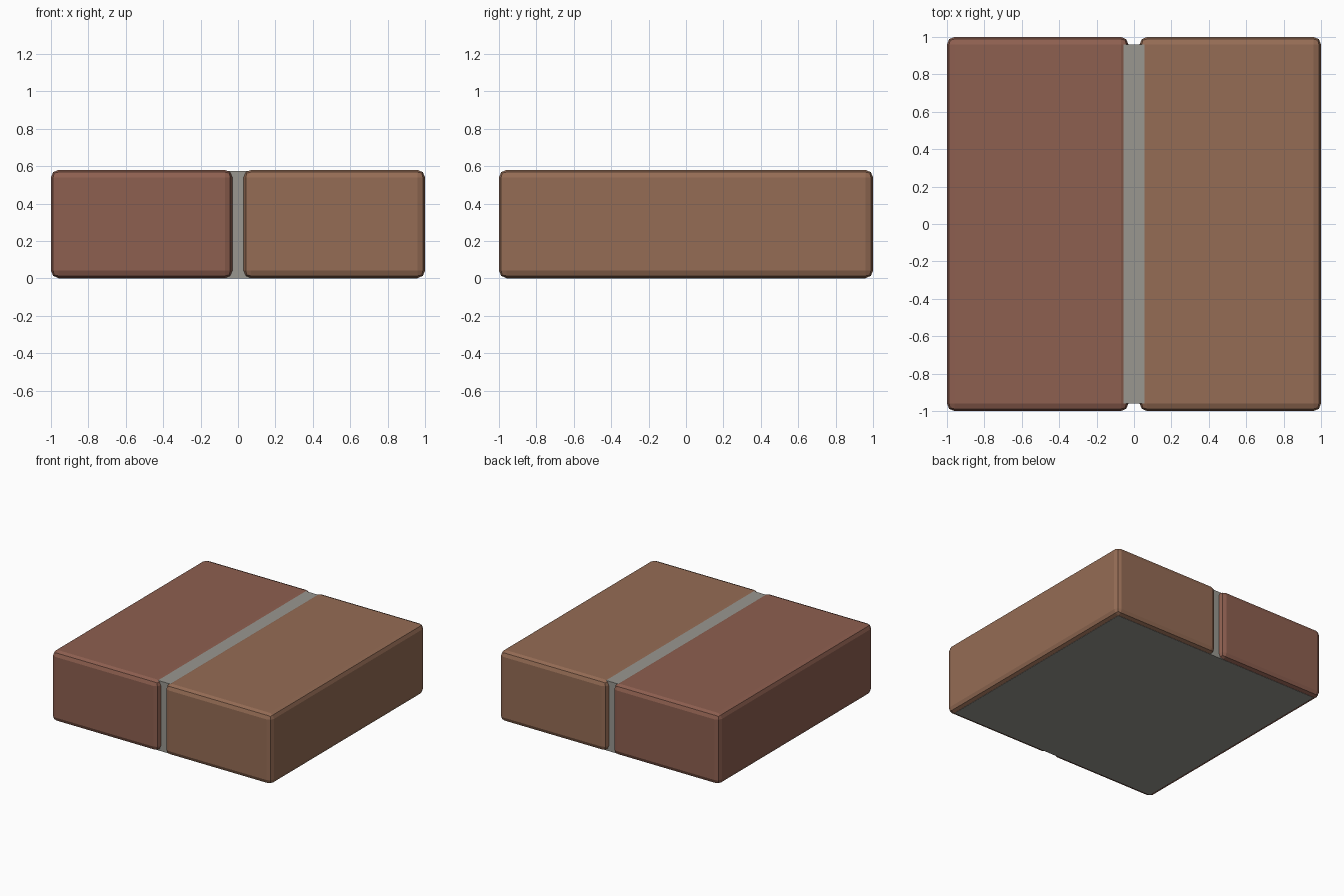
import bpy

if "Cube" in bpy.data.objects:
    bpy.data.objects.remove(bpy.data.objects["Cube"])


def make_material(name, color):
    mat = bpy.data.materials.new(name)
    mat.diffuse_color = (*color, 1)
    mat.use_nodes = True
    mat.node_tree.nodes["Principled BSDF"].inputs["Base Color"].default_value = mat.diffuse_color
    return mat


def box(name, lo, hi, mat, bevel=0):
    """Box between two corners, optionally with rounded edges."""
    size = [b - a for a, b in zip(lo, hi)]
    center = [(a + b) / 2 for a, b in zip(lo, hi)]
    bpy.ops.mesh.primitive_cube_add(size=1, location=center)
    obj = bpy.context.object
    obj.name = name
    obj.scale = size
    bpy.ops.object.transform_apply(location=False, rotation=False, scale=True)
    obj.data.materials.append(mat)
    if bevel:
        mod = obj.modifiers.new("rounded_edges", "BEVEL")
        mod.width = bevel
        mod.segments = 2
    return obj


red = make_material("red_clay", (0.27, 0.115, 0.08))
tan = make_material("tan_clay", (0.30, 0.15, 0.09))
grey = make_material("mortar_grey", (0.32, 0.31, 0.28))

# Two bricks side by side
box("left_brick", (-1, -1, 0.002), (-0.03, 1, 0.58), red, 0.04)
box("right_brick", (0.03, -1, 0.002), (1, 1, 0.58), tan, 0.04)

# Mortar core runs inside the bricks and shows in the joint and underneath
box("mortar", (-0.96, -0.96, 0), (0.96, 0.96, 0.574), grey)
